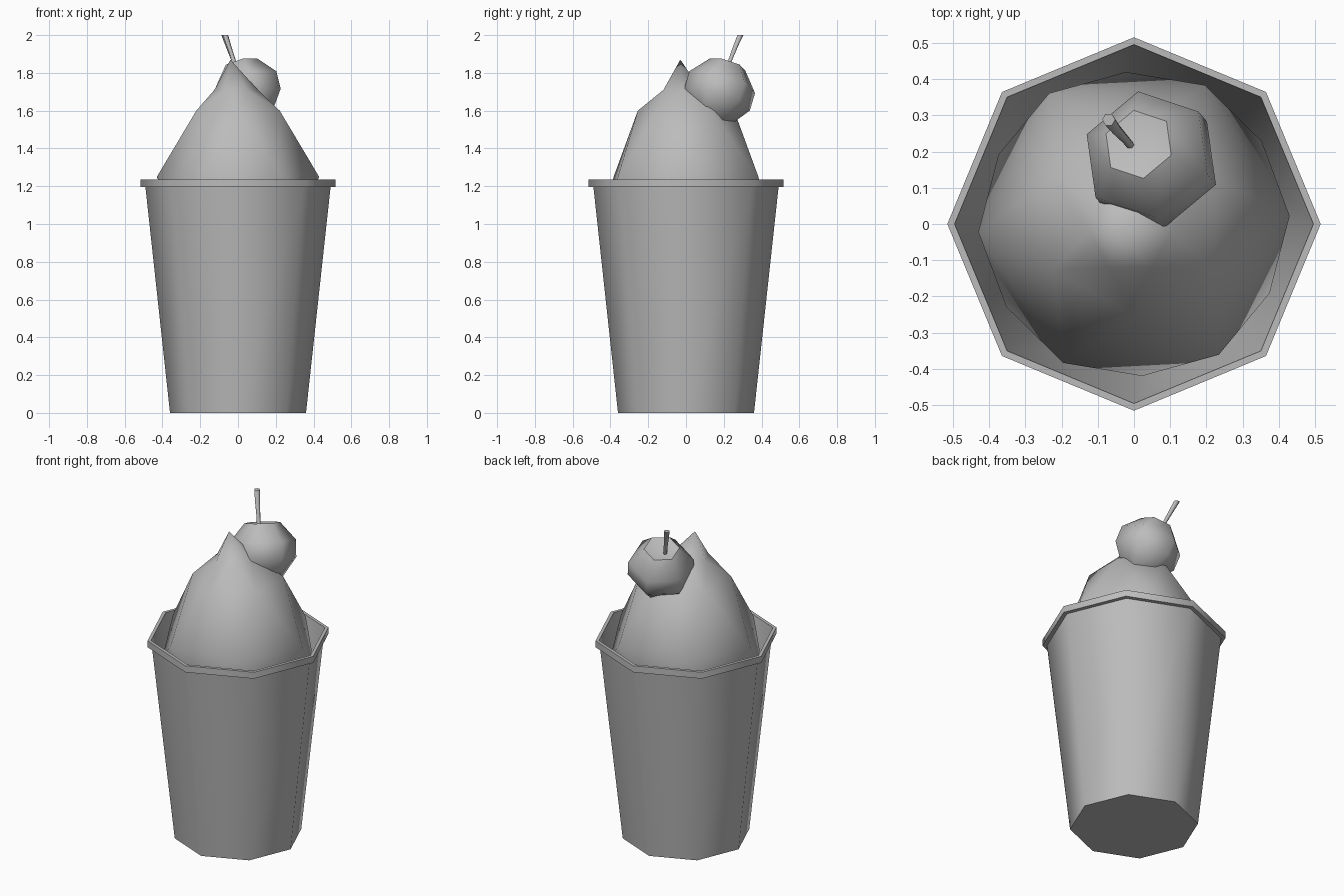
import bpy, bmesh
from math import radians, sin, cos, tau
from mathutils import Vector

if "Cube" in bpy.data.objects:
    bpy.data.objects.remove(bpy.data.objects["Cube"], do_unlink=True)

grey = bpy.data.materials.new("plain grey")
grey.use_nodes = True
colour = (0.5, 0.5, 0.5, 1)
grey.diffuse_color = colour
grey.node_tree.nodes["Principled BSDF"].inputs["Base Color"].default_value = colour


def lathe(name, sides, rings, angle, split=False):
    """Skin rings of (radius, z, turn in degrees, x, y); zero radius makes a point."""
    bm = bmesh.new()
    loops = []
    for r, z, turn, x, y in rings:
        count = sides if r > 0 else 1
        loops.append([bm.verts.new((x + r * cos(radians(turn) + tau * i / sides),
                                    y + r * sin(radians(turn) + tau * i / sides), z))
                      for i in range(count)])
    for a, b in zip(loops, loops[1:]):
        for i in range(sides):
            j = (i + 1) % sides
            if len(a) == 1:
                bm.faces.new((a[0], b[j], b[i]))
            elif len(b) == 1:
                bm.faces.new((a[i], a[j], b[0]))
            elif split:
                bm.faces.new((a[i], a[j], b[i]))
                bm.faces.new((a[j], b[j], b[i]))
            else:
                bm.faces.new((a[i], a[j], b[j], b[i]))
    if len(loops[0]) > 1:
        bm.faces.new(loops[0][::-1])
    if len(loops[-1]) > 1:
        bm.faces.new(loops[-1])
    bmesh.ops.recalc_face_normals(bm, faces=bm.faces)
    mesh = bpy.data.meshes.new(name)
    bm.to_mesh(mesh)
    bm.free()
    mesh.materials.append(grey)
    obj = bpy.data.objects.new(name, mesh)
    bpy.context.collection.objects.link(obj)
    bpy.ops.object.select_all(action="DESELECT")
    obj.select_set(True)
    bpy.context.view_layer.objects.active = obj
    bpy.ops.object.shade_smooth_by_angle(angle=radians(angle))
    return obj


# Eight-sided tapered cup with a thin lip and hollow inside
cup_profile = [(0.36, 0), (0.49, 1.195), (0.515, 1.195), (0.515, 1.235),
               (0.495, 1.235), (0.34, 0.05)]
lathe("cup", 8, [(r, z, 0, 0, 0) for r, z in cup_profile], 50)

# Twisted six-sided swirl of cream ending in a leaning tip
cream = lathe("cream_swirl", 6, [
    (0.32, 0.9, -57, 0, 0),
    (0.42, 1.1, -27, 0, 0),
    (0.43, 1.25, 3, 0, 0),
    (0.255, 1.6, 30, 0, 0),
    (0.115, 1.71, 60, -0.01, -0.02),
    (0, 1.87, 0, -0.04, -0.03)], 65, split=True)

# Cherry resting against the back of the tip, tilted toward its stem
cherry = lathe("cherry", 6, [
    (0, -0.165, 0, 0, 0),
    (0.1, -0.155, 0, 0, 0),
    (0.185, -0.04, 0, 0, 0),
    (0.185, 0.06, 0, 0, 0),
    (0.1, 0.16, 0, 0, 0),
    (0, 0.135, 0, 0, 0)], 65)
cherry.location = (0.05, 0.175, 1.695)
tilt = Vector((-0.25, 0.3, 1)).to_track_quat("Z", "Y")
cherry.rotation_mode = "QUATERNION"
cherry.rotation_quaternion = tilt

# Thin bent stem that widens at the end
lathe("cherry_stem", 6, [
    (0.011, 1.78, 0, 0, 0.205),
    (0.012, 1.87, 0, -0.025, 0.235),
    (0.015, 1.94, 0, -0.05, 0.262),
    (0.018, 2.0, 0, -0.07, 0.288)], 65)
